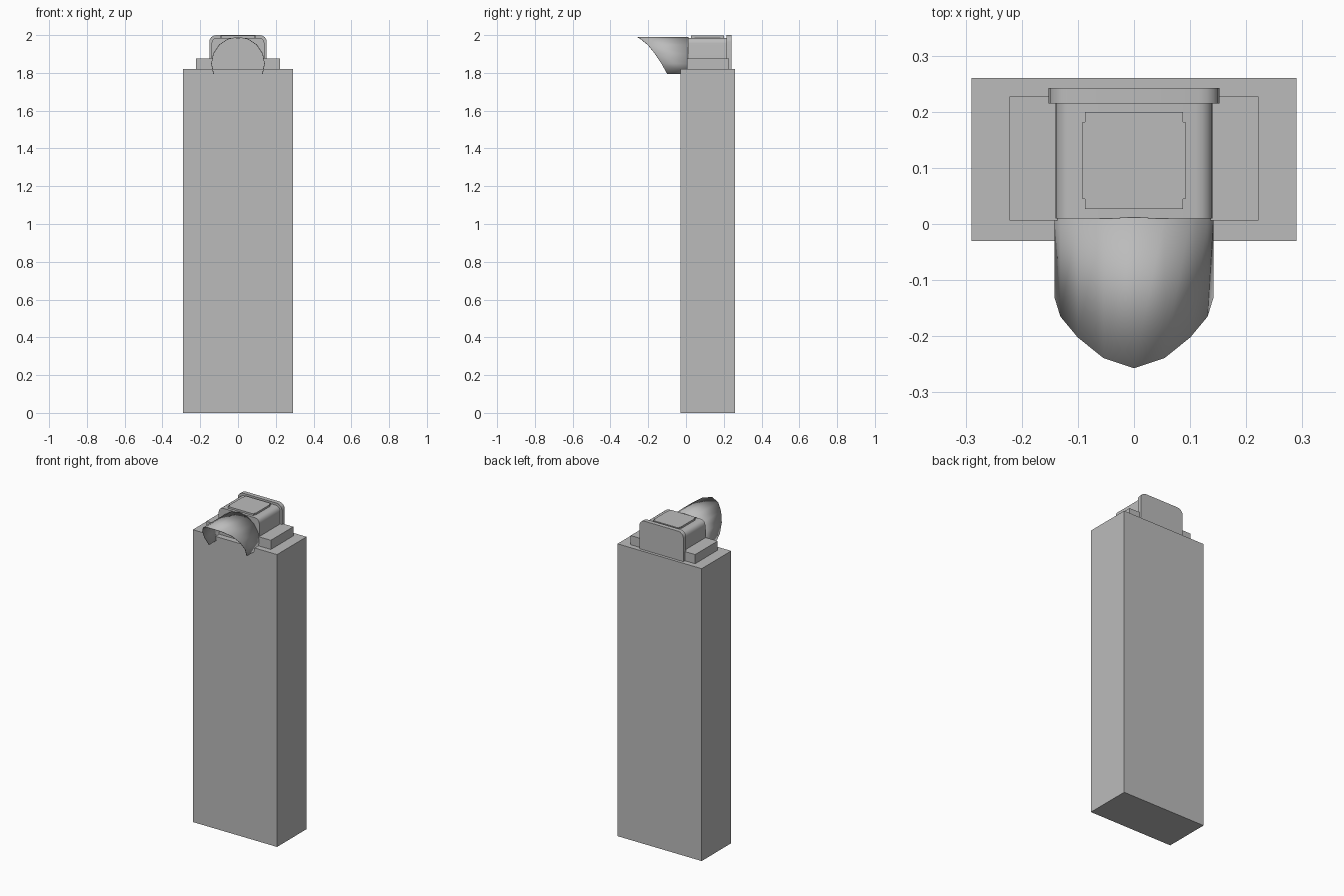
import bpy, bmesh, math

cube = bpy.data.objects.get("Cube")
if cube:
    bpy.data.objects.remove(cube, do_unlink=True)

grey = bpy.data.materials.new("plain grey")
grey.use_nodes = True
colour = (0.5, 0.5, 0.5, 1)
grey.diffuse_color = colour
grey.node_tree.nodes["Principled BSDF"].inputs["Base Color"].default_value = colour


def add_object(name, bm):
    bmesh.ops.recalc_face_normals(bm, faces=bm.faces)
    mesh = bpy.data.meshes.new(name)
    bm.to_mesh(mesh)
    bm.free()
    mesh.materials.append(grey)
    obj = bpy.data.objects.new(name, mesh)
    bpy.context.collection.objects.link(obj)
    return obj


def extrude(name, points, offset):
    """Solid made by sweeping a closed outline along an offset."""
    bm = bmesh.new()
    face = bm.faces.new([bm.verts.new(p) for p in points])
    result = bmesh.ops.extrude_face_region(bm, geom=[face], use_keep_orig=True)
    moved = [v for v in result["geom"] if isinstance(v, bmesh.types.BMVert)]
    bmesh.ops.translate(bm, verts=moved, vec=offset)
    return add_object(name, bm)


def box(name, half_x, y0, y1, z0, z1):
    points = [(-half_x, y0, z0), (half_x, y0, z0), (half_x, y1, z0), (-half_x, y1, z0)]
    return extrude(name, points, (0, 0, z1 - z0))


def round_top(name, half_x, y0, y1, z0, z1, radius, steps=4):
    """Upright slab with rounded upper corners."""
    right = [(half_x, z0)]
    for i in range(steps + 1):
        a = math.pi / 2 * i / steps
        right.append((half_x - radius + radius * math.cos(a),
                      z1 - radius + radius * math.sin(a)))
    outline = right + [(-x, z) for x, z in reversed(right)]
    return extrude(name, [(x, y0, z) for x, z in outline], (0, y1 - y0, 0))


def smooth(obj, angle):
    bpy.ops.object.select_all(action='DESELECT')
    obj.select_set(True)
    bpy.context.view_layer.objects.active = obj
    bpy.ops.object.shade_smooth_by_angle(angle=math.radians(angle))


# Tall body and the step on top of it
box("pillar", 0.29, -0.03, 0.26, 0, 1.82)
box("mounting_base", 0.222, 0.006, 0.227, 1.82, 1.877)

# Lamp housing with its wider rear plate
smooth(round_top("lamp_housing", 0.14, 0.01, 0.215, 1.82, 1.986, 0.03), 35)
smooth(round_top("rear_plate", 0.152, 0.215, 0.242, 1.82, 2.0, 0.036), 35)

# Lid with notched corners
quarter = [(0.092, 0.182), (0.087, 0.182), (0.087, 0.2)]
right = [(x, 0.227 - y) for x, y in reversed(quarter)] + quarter
outline = right + [(-x, y) for x, y in reversed(right)]
extrude("lid", [(x, y, 1.985) for x, y in outline], (0, 0, 0.012))

# Curved visor, cut back towards its lower edges
radius, centre_z = 0.142, 1.849
front_edge = [-0.257, -0.239, -0.202, -0.165, -0.13, -0.1]
bm = bmesh.new()
rows = []
for i in range(-5, 6):
    a = math.radians(22.5 * i)
    x, z = radius * math.sin(a), centre_z + radius * math.cos(a)
    rows.append([bm.verts.new((x, y, z)) for y in (front_edge[abs(i)], 0.012)])
for a, b in zip(rows, rows[1:]):
    bm.faces.new((a[0], b[0], b[1], a[1]))
visor = add_object("visor", bm)
smooth(visor, 35)
shell = visor.modifiers.new("thickness", 'SOLIDIFY')
shell.thickness = 0.003
shell.offset = 0 if visor.data.polygons[5].normal.z == 0 else (
    1 if visor.data.polygons[5].normal.z < 0 else -1)
